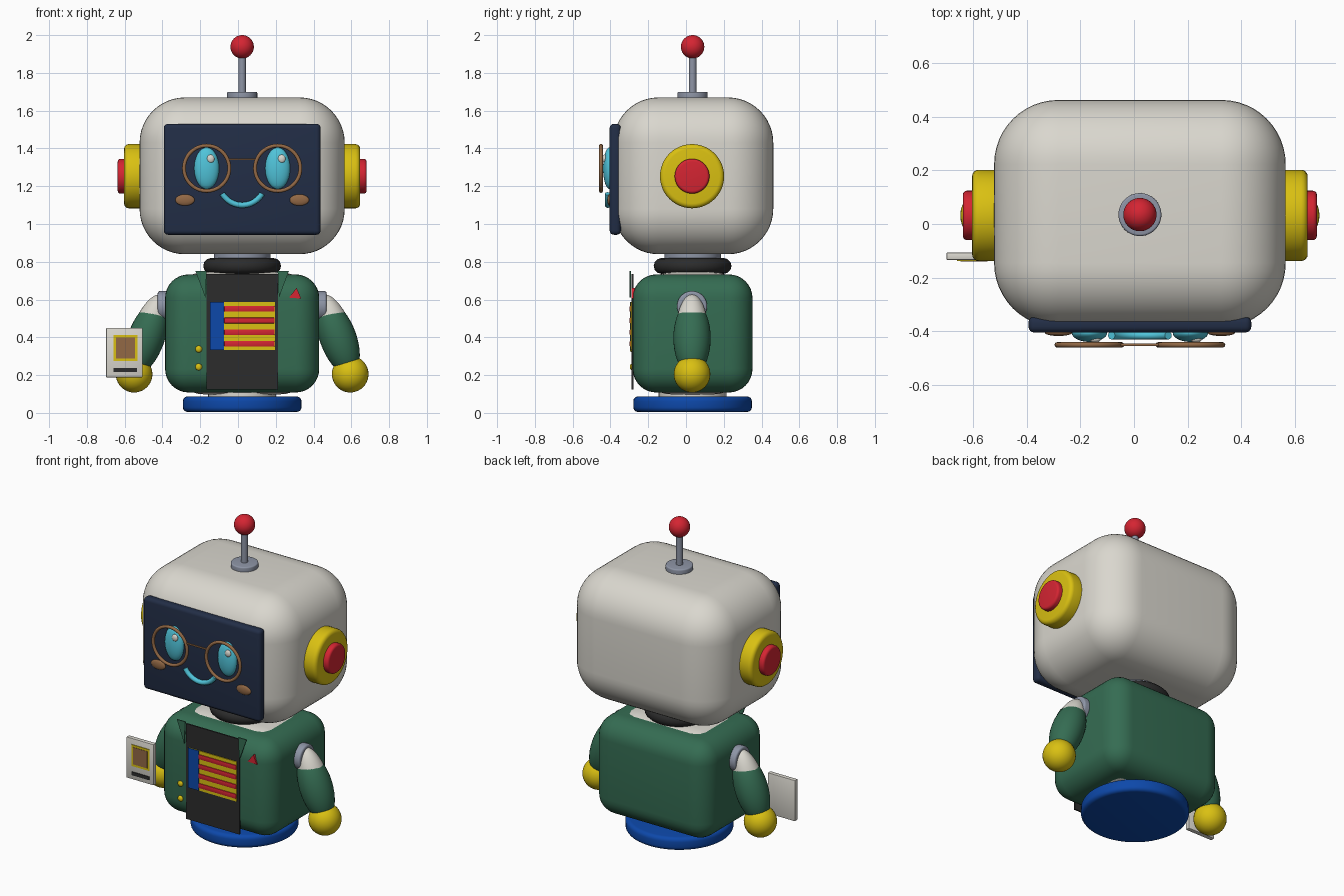
import bpy, bmesh, math
from mathutils import Matrix, Vector

if "Cube" in bpy.data.objects:
    bpy.data.objects.remove(bpy.data.objects["Cube"])

CX, CY = 0.022, 0.035          # axis of the robot (the held card shifts it off centre)


def material(name, rgb):
    m = bpy.data.materials.new(name)
    m.diffuse_color = (*rgb, 1)
    m.use_nodes = True
    m.node_tree.nodes["Principled BSDF"].inputs["Base Color"].default_value = m.diffuse_color
    return m


WHITE = material("warm white", (0.70, 0.68, 0.62))
NAVY = material("navy", (0.016, 0.027, 0.062))
CYAN = material("cyan", (0.08, 0.55, 0.70))
BROWN = material("brown", (0.29, 0.14, 0.06))
YELLOW = material("yellow", (0.70, 0.53, 0.006))
RED = material("red", (0.66, 0.018, 0.032))
GREY = material("steel grey", (0.27, 0.30, 0.38))
DARK = material("charcoal", (0.025, 0.025, 0.025))
GREEN = material("jacket green", (0.035, 0.15, 0.085))
BLUE = material("blue", (0.004, 0.065, 0.40))


def finish(name, bm, mat, angle=35):
    bmesh.ops.recalc_face_normals(bm, faces=bm.faces)
    me = bpy.data.meshes.new(name)
    bm.to_mesh(me)
    bm.free()
    me.materials.append(mat)
    ob = bpy.data.objects.new(name, me)
    bpy.context.collection.objects.link(ob)
    bpy.ops.object.select_all(action='DESELECT')
    ob.select_set(True)
    bpy.context.view_layer.objects.active = ob
    bpy.ops.object.shade_smooth_by_angle(angle=math.radians(angle))
    return ob


def box(name, x, y, z, mat, r=0.0, seg=3):
    """Box from (min, max) ranges with rounded edges."""
    bm = bmesh.new()
    bmesh.ops.create_cube(bm, size=1)
    for v in bm.verts:
        v.co = Vector([(a + b) / 2 + c * (b - a) for (a, b), c in zip((x, y, z), v.co)])
    if r:
        bmesh.ops.bevel(bm, geom=bm.edges[:], offset=r, segments=seg, profile=0.5,
                        affect='EDGES', clamp_overlap=True)
    return finish(name, bm, mat)


def ball(name, c, radii, mat, tilt=0.0):
    bm = bmesh.new()
    bmesh.ops.create_uvsphere(bm, u_segments=32, v_segments=20, radius=1)
    bm.transform(Matrix.Translation(c) @ Matrix.Rotation(tilt, 4, 'Y')
                 @ Matrix.Diagonal((*radii, 1)))
    return finish(name, bm, mat)


def disc(name, c, r, a, b, mat, axis='Z', bevel=0.0):
    """Cylinder along an axis, spanning offsets a..b from c."""
    bm = bmesh.new()
    bmesh.ops.create_cone(bm, cap_ends=True, segments=48, radius1=r, radius2=r, depth=abs(b - a))
    if bevel:
        rims = [e for e in bm.edges if abs(e.verts[0].co.z - e.verts[1].co.z) < 1e-5]
        bmesh.ops.bevel(bm, geom=rims, offset=bevel, segments=4, profile=0.5, affect='EDGES')
    rot = Matrix.Rotation(math.pi / 2, 4, 'Y') if axis == 'X' else Matrix()
    bm.transform(Matrix.Translation(c) @ rot @ Matrix.Translation((0, 0, (a + b) / 2)))
    return finish(name, bm, mat)


def tube(name, c, major, minor, mat, plane='XZ', a0=0.0, a1=2 * math.pi, n=48, m=12):
    """Ring or arc of round section."""
    closed = a1 - a0 > 6.28
    bm = bmesh.new()
    rings = []
    for i in range(n if closed else n + 1):
        t = a0 + (a1 - a0) * i / n
        ring = []
        for j in range(m):
            p = 2 * math.pi * j / m
            d, h = major + minor * math.cos(p), minor * math.sin(p)
            u, v = d * math.cos(t), d * math.sin(t)
            ring.append(bm.verts.new(Vector(c) + Vector((u, h, v) if plane == 'XZ' else (u, v, h))))
        rings.append(ring)
    for i in range(n):
        A, B = rings[i], rings[(i + 1) % len(rings)]
        for j in range(m):
            k = (j + 1) % m
            bm.faces.new((A[j], A[k], B[k], B[j]))
    if not closed:
        bm.faces.new(rings[0])
        bm.faces.new(rings[-1])
    return finish(name, bm, mat)


def plate(name, pts, y0, y1, mat):
    """Flat polygon in x, z with thickness in y."""
    bm = bmesh.new()
    f = bm.faces.new([bm.verts.new((x, y0, z)) for x, z in pts])
    ext = bmesh.ops.extrude_face_region(bm, geom=[f])
    for v in ext['geom']:
        if isinstance(v, bmesh.types.BMVert):
            v.co.y = y1
    return finish(name, bm, mat)


# Base and body
disc("base", (CX, CY, 0), 0.314, 0.005, 0.087, BLUE, bevel=0.025)
disc("waist_post", (CX, CY, 0), 0.18, 0.0, 0.14, WHITE).location.z = 0.03
box("body", (CX - 0.38, CX + 0.38), (CY - 0.29, CY + 0.29), (0.098, 0.745), WHITE, 0.18, 8)
box("jacket", (CX - 0.408, CX + 0.408), (-0.282, 0.352), (0.108, 0.733), GREEN, 0.125, 8)

# Shirt panel with a striped chest badge
box("shirt_panel", (-0.168, 0.212), (-0.288, -0.279), (0.125, 0.735), DARK)
box("badge", (-0.147, 0.195), (-0.293, -0.287), (0.333, 0.588), YELLOW)
box("badge_band", (-0.147, -0.073), (-0.296, -0.287), (0.333, 0.588), BLUE)
for i in range(4):
    z = 0.366 + i * 0.0615
    box(f"badge_stripe_{i + 1}", (-0.073, 0.193), (-0.298, -0.290), (z - 0.015, z + 0.015), RED, 0.003, 2)

# Jacket details
for side, s in (("left", -1), ("right", 1)):
    plate(f"lapel_{side}", [(CX + s * 0.247, 0.75), (CX + s * 0.188, 0.75), (CX + s * 0.195, 0.61)],
          -0.298, -0.291, GREEN)
for i, z in enumerate((0.243, 0.338)):
    ball(f"button_{i + 1}", (-0.208, -0.286, z), (0.018, 0.011, 0.018), YELLOW)
plate("lapel_pin", [(0.27, 0.61), (0.335, 0.605), (0.31, 0.662)], -0.288, -0.27, RED)

# Neck
disc("neck", (CX, CY, 0), 0.15, 0.70, 0.87, GREY)
tube("neck_ring", (CX, CY, 0.778), 0.164, 0.042, DARK, 'XY')

# Head and face
box("head", (CX - 0.543, CX + 0.543), (-0.385, 0.462), (0.84, 1.67), WHITE, 0.24, 12)
box("face_screen", (CX - 0.415, CX + 0.415), (-0.404, -0.345), (0.943, 1.53), NAVY, 0.022, 4)
for side, s in (("left", -1), ("right", 1)):
    x = CX + s * 0.188
    ball(f"eye_{side}", (x, -0.405, 1.295), (0.066, 0.034, 0.11), CYAN)
    ball(f"eye_glint_{side}", (x + 0.021, -0.431, 1.345), (0.02, 0.011, 0.022), WHITE)
    tube(f"glasses_rim_{side}", (x, -0.45, 1.295), 0.12, 0.01, BROWN)
    ball(f"cheek_{side}", (CX + s * 0.303, -0.405, 1.127), (0.051, 0.012, 0.03), BROWN)
box("glasses_bridge", (CX - 0.079, CX + 0.079), (-0.455, -0.445), (1.338, 1.348), BROWN, 0.003, 2)
tube("mouth", (CX, -0.415, 1.222), 0.122, 0.015, CYAN,
     a0=math.radians(210), a1=math.radians(330), n=24)

# Ears
for side, s in (("left", -1), ("right", 1)):
    c = (CX, CY - 0.003, 1.253)
    disc(f"ear_{side}", c, 0.17, *sorted((s * 0.50, s * 0.625)), YELLOW, 'X', 0.025)
    disc(f"ear_cap_{side}", c, 0.092, *sorted((s * 0.58, s * 0.659)), RED, 'X', 0.015)

# Antenna
disc("antenna_base", (CX, CY, 0), 0.08, 1.65, 1.70, GREY, bevel=0.008)
disc("antenna_rod", (CX, CY, 0), 0.02, 1.69, 1.90, GREY)
ball("antenna_tip", (CX, CY, 1.938), (0.062, 0.062, 0.062), RED)

# Arms
for side, s in (("left", -1), ("right", 1)):
    tilt = -s * math.radians(20)
    disc(f"shoulder_{side}", (CX, CY - 0.003, 0.565), 0.08, *sorted((s * 0.36, s * 0.447)), GREY, 'X', 0.012)
    ball(f"arm_{side}", (CX + s * 0.500, CY - 0.003, 0.423), (0.086, 0.086, 0.215), WHITE, tilt)
    ball(f"sleeve_{side}", (CX + s * 0.508, CY - 0.003, 0.396), (0.097, 0.099, 0.205), GREEN, tilt)
    ball(f"hand_{side}", (CX + s * 0.572, CY - 0.003, 0.205), (0.097, 0.097, 0.097), YELLOW)

# Held card
box("card", (-0.698, -0.505), (-0.134, -0.106), (0.188, 0.45), WHITE, 0.004, 2)
box("card_frame", (-0.66, -0.532), (-0.138, -0.132), (0.275, 0.412), YELLOW)
box("card_picture", (-0.646, -0.546), (-0.140, -0.136), (0.289, 0.398), BROWN)
box("card_strip", (-0.66, -0.535), (-0.138, -0.132), (0.216, 0.238), DARK)
